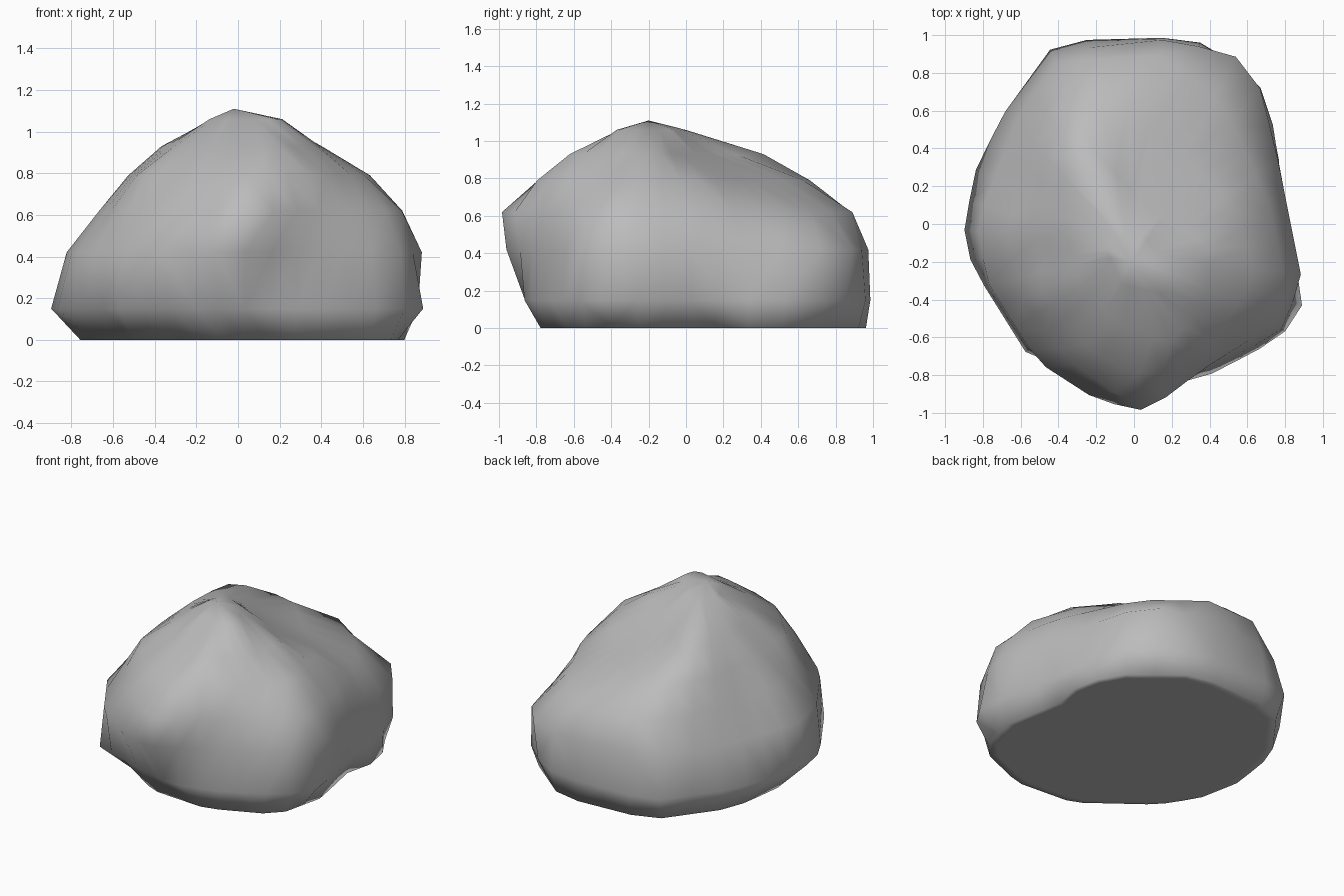
import bpy
import bmesh
from math import cos, sin, tau
from mathutils import Vector
from mathutils.geometry import intersect_line_line_2d

default_cube = bpy.data.objects.get("Cube")
if default_cube:
    bpy.data.objects.remove(default_cube, do_unlink=True)

SEGMENTS = 36
AXIS = Vector((0, -.15))
PEAK = Vector((-.02, -.2, 1.11))


def radial_point(contour, angle):
    """Find where a ray from the boulder's axis leaves the contour."""
    far_end = AXIS + Vector((cos(angle), sin(angle))) * 3
    hits = []
    for start, end in zip(contour, contour[1:] + contour[:1]):
        hit = intersect_line_line_2d(AXIS, far_end, Vector(start), Vector(end))
        if hit:
            hits.append(hit)
    return max(hits, key=lambda hit: (hit - AXIS).length)


def contour_ring(bm, height, contour):
    """Resample a contour into an evenly divided ring of vertices."""
    ring = []
    for i in range(SEGMENTS):
        point = radial_point(contour, tau * (i + .25) / SEGMENTS)
        ring.append(bm.verts.new((point.x, point.y, height)))
    return ring


def bridge(bm, lower, upper):
    for i in range(SEGMENTS):
        j = (i + 1) % SEGMENTS
        bm.faces.new((lower[i], lower[j], upper[j], upper[i]))


bm = bmesh.new()

# Footprint on the ground
footprint = contour_ring(bm, 0, [
    (.3, -.78), (.72, -.6), (.8, -.25), (.72, .17), (.79, .42), (.64, .68),
    (.28, .97), (-.38, .93), (-.7, .5), (-.76, .1), (-.7, -.2), (-.55, -.43),
    (-.13, -.75)])

# Widest belt just above the ground
belt = contour_ring(bm, .15, [
    (.1, -.88), (.42, -.79), (.78, -.6), (.89, -.43), (.84, -.1), (.77, .2),
    (.76, .45), (.65, .78), (.3, .99), (-.41, .97), (-.7, .57), (-.84, .28),
    (-.9, -.02), (-.86, -.22), (-.56, -.7)])

# Overhanging flanks
flank = contour_ring(bm, .42, [
    (0, -.98), (.3, -.81), (.77, -.58), (.89, -.3), (.82, .05), (.75, .4),
    (.63, .86), (.2, .98), (-.37, .92), (-.6, .6), (-.83, 0), (-.78, -.3),
    (-.51, -.73), (-.2, -.93)])

# Shoulder with the forward tip
shoulder = contour_ring(bm, .62, [
    (.06, -1), (.35, -.78), (.68, -.57), (.81, -.36), (.72, .1), (.48, .62),
    (.15, .89), (-.3, .87), (-.52, .5), (-.67, -.05), (-.58, -.4), (-.35, -.72)])

# Upper slopes
slope = contour_ring(bm, .79, [
    (.1, -.82), (.4, -.65), (.65, -.28), (.52, .1), (.26, .34), (0, .62),
    (-.3, .69), (-.46, .4), (-.53, 0), (-.48, -.4), (-.2, -.7)])

# Ridge running to the rear hump
ridge = contour_ring(bm, .93, [
    (.18, -.64), (.38, -.4), (.41, -.14), (.22, 0), (-.05, .2), (-.2, .43),
    (-.35, .36), (-.37, 0), (-.3, -.3), (-.1, -.52)])

# Narrow crown around the peak
crown = contour_ring(bm, 1.06, [
    (.18, -.38), (.22, -.27), (.06, -.07), (-.1, 0), (-.14, -.15), (-.06, -.32)])

rings = [footprint, belt, flank, shoulder, slope, ridge, crown]
for lower, upper in zip(rings, rings[1:]):
    bridge(bm, lower, upper)

# Peak
peak = bm.verts.new(PEAK)
for i, vert in enumerate(crown):
    bm.faces.new((vert, crown[(i + 1) % SEGMENTS], peak))

# Flat underside with a narrow rim
underside = [bm.verts.new(vert.co * .94) for vert in footprint]
bridge(bm, underside, footprint)
bm.faces.new(list(reversed(underside)))

bmesh.ops.triangulate(bm, faces=[f for f in bm.faces if len(f.verts) == 4],
                      quad_method='SHORT_EDGE')
bmesh.ops.recalc_face_normals(bm, faces=bm.faces)
for face in bm.faces:
    face.smooth = True

mesh = bpy.data.meshes.new("boulder")
bm.to_mesh(mesh)
bm.free()
boulder = bpy.data.objects.new("boulder", mesh)
bpy.context.collection.objects.link(boulder)

# Plain grey stone
STONE_GREY = (.5, .5, .5, 1)
stone = bpy.data.materials.new("grey stone")
stone.use_nodes = True
stone.diffuse_color = STONE_GREY
stone.node_tree.nodes["Principled BSDF"].inputs["Base Color"].default_value = STONE_GREY
mesh.materials.append(stone)
